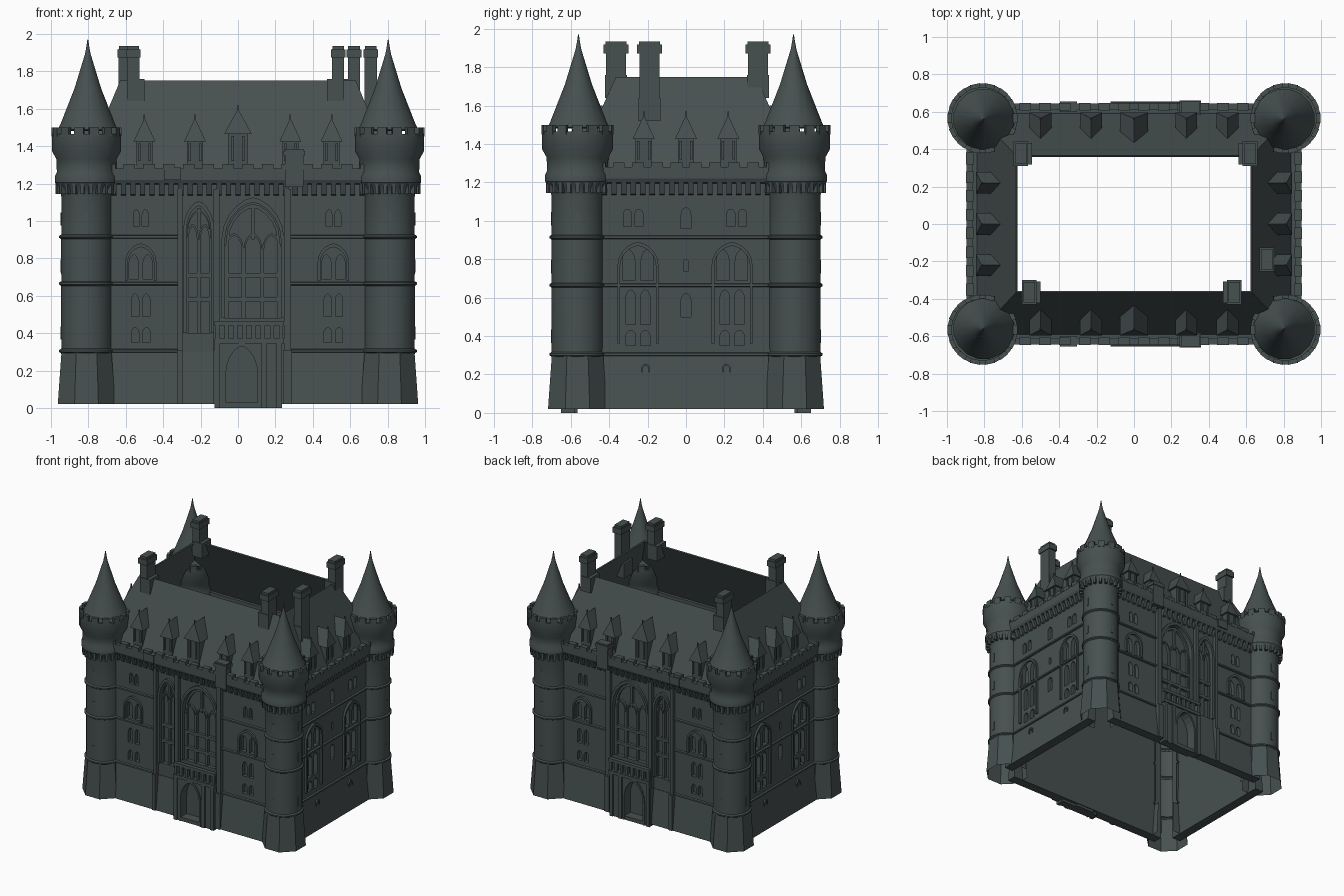
import bpy, bmesh, math
from mathutils import Matrix

if "Cube" in bpy.data.objects:
    bpy.data.objects.remove(bpy.data.objects["Cube"], do_unlink=True)

stone = bpy.data.materials.new("dark_slate_stone")
stone.use_nodes = True
COLOR = (0.062, 0.080, 0.080, 1)
stone.diffuse_color = COLOR
stone.node_tree.nodes["Principled BSDF"].inputs["Base Color"].default_value = COLOR

HX, HY = 0.85, 0.60    # wall planes
TX, TY = 0.81, 0.565   # tower centres


def finish(name, bm, smooth=False):
    bmesh.ops.recalc_face_normals(bm, faces=bm.faces)
    me = bpy.data.meshes.new(name)
    bm.to_mesh(me)
    bm.free()
    me.materials.append(stone)
    ob = bpy.data.objects.new(name, me)
    bpy.context.collection.objects.link(ob)
    if smooth:
        bpy.ops.object.select_all(action='DESELECT')
        ob.select_set(True)
        bpy.context.view_layer.objects.active = ob
        bpy.ops.object.shade_smooth_by_angle(angle=math.radians(35))
    return ob


# Facade coordinates: u along the wall, d outward from its plane, z up
PLACE = {
    "front": lambda u, d, z: (u, -HY - d, z),
    "back": lambda u, d, z: (u, HY + d, z),
    "left": lambda u, d, z: (HX + d, u, z),
    "right": lambda u, d, z: (-HX - d, u, z),
}


def loft(bm, a, b):
    va, vb = [bm.verts.new(p) for p in a], [bm.verts.new(p) for p in b]
    bm.faces.new(va)
    bm.faces.new(vb)
    for i in range(len(va)):
        j = (i + 1) % len(va)
        bm.faces.new((va[i], va[j], vb[j], vb[i]))


def plate(bm, side, outline, d0, d1):
    """Extrude a (u, z) outline outward from d0 to d1."""
    f = PLACE[side]
    loft(bm, [f(u, d0, z) for u, z in outline], [f(u, d1, z) for u, z in outline])


def box(bm, side, u, w, z0, z1, d0, d1):
    h = w / 2
    plate(bm, side, [(u - h, z0), (u + h, z0), (u + h, z1), (u - h, z1)], d0, d1)


def strip(bm, side, profile, u0, u1):
    """Run a (d, z) profile along the wall."""
    f = PLACE[side]
    loft(bm, [f(u0, d, z) for d, z in profile], [f(u1, d, z) for d, z in profile])


def arch(u, w, z0, spring, apex, n=5):
    """Pointed arch outline, from lower left over the apex to lower right."""
    pts = [(-w / 2, z0)]
    for i in range(n + 1):
        t = math.pi / 2 * i / n
        pts.append((-w / 2 * abs(math.cos(t)) ** 1.25, spring + (apex - spring) * math.sin(t)))
    pts += [(-x, z) for x, z in reversed(pts[:-1])]
    return [(u + x, z) for x, z in pts]


def arch_frame(bm, side, u, w, z0, spring, apex, t, d0, d1):
    a = arch(u, w, z0, spring, apex)
    b = arch(u, w + 2 * t, z0, spring, apex + 1.4 * t)
    for i in range(len(a) - 1):
        plate(bm, side, [a[i], a[i + 1], b[i + 1], b[i]], d0, d1)


def pair(u, w, z0, spring, apex):
    return [(u + s * w * 0.75, w, z0, spring, apex) for s in (-1, 1)]


BIG = [(0.08, 0.30, 0.48, 0.90, 1.10), (-0.21, 0.13, 0.40, 0.95, 1.08)]
DOOR = (0.02, 0.17, -0.02, 0.18, 0.33)


def long_windows():
    out = list(BIG) + [DOOR]
    for u in (-0.52, 0.51):
        out += pair(u, 0.032, 0.97, 1.03, 1.06) + pair(u, 0.05, 0.69, 0.77, 0.82)
        out += pair(u, 0.04, 0.49, 0.57, 0.61) + pair(u, 0.04, 0.35, 0.40, 0.43)
    return out


def short_windows():
    out = [(0, 0.05, 0.96, 1.03, 1.07), (0, 0.025, 0.74, 0.78, 0.80), (0, 0.05, 0.50, 0.59, 0.62)]
    for u in (-0.25, 0.24):
        out += pair(u * 1.1, 0.04, 0.97, 1.04, 1.06) + pair(u, 0.065, 0.69, 0.79, 0.85)
        out += pair(u, 0.05, 0.46, 0.60, 0.64) + pair(u, 0.05, 0.35, 0.40, 0.43)
    return out


for side, f in PLACE.items():
    long_side = side in ("front", "back")
    half = 0.74 if long_side else 0.50
    windows = long_windows() if long_side else short_windows()

    # Wall with recessed windows
    bm = bmesh.new()
    box(bm, side, 0, 2 * half, 0.02, 1.25, -0.042, 0)
    wall = finish(side + "_wall", bm)
    bm = bmesh.new()
    for w in windows:
        plate(bm, side, arch(*w), -0.032, 0.05)
    cutter = finish("window_cutter", bm)
    cutter.hide_render = True
    mod = wall.modifiers.new("windows", 'BOOLEAN')
    mod.object = cutter
    mod.solver = 'EXACT'
    dg = bpy.context.evaluated_depsgraph_get()
    wall.data = bpy.data.meshes.new_from_object(wall.evaluated_get(dg))
    wall.modifiers.clear()
    bpy.data.objects.remove(cutter, do_unlink=True)

    # Sloping plinth and string courses
    bm = bmesh.new()
    spans = [(-half, -0.07), (0.11, half)] if long_side else [(-half, half)]
    for u0, u1 in spans:
        strip(bm, side, [(-0.03, 0.02), (0.035, 0.02), (0.022, 0.14), (0.004, 0.30), (-0.03, 0.30)], u0, u1)
    courses = [(-half, -0.31), (0.28, half)] if long_side else [(-half, half)]
    for z in (0.305, 0.665, 0.915):
        for u0, u1 in courses:
            strip(bm, side, [(-0.01, z - 0.012), (0.014, z - 0.006), (0.014, z + 0.006), (-0.01, z + 0.012)], u0, u1)
    finish(side + "_plinth_and_courses", bm)

    # Parapet on corbels with battlements
    bm = bmesh.new()
    strip(bm, side, [(-0.02, 1.19), (0.035, 1.20), (0.045, 1.22), (0.045, 1.28), (0.01, 1.28), (0.01, 1.25),
                     (-0.02, 1.25)], -half, half)
    n = int(2 * half / 0.05)
    for i in range(n):
        u = -half + (i + 0.5) * 2 * half / n
        strip(bm, side, [(-0.01, 1.13), (0.012, 1.14), (0.036, 1.205), (-0.01, 1.205)], u - 0.014, u + 0.014)
    n = int(2 * half / 0.1)
    for i in range(n):
        box(bm, side, -half + (i + 0.5) * 2 * half / n, 0.062, 1.275, 1.305, 0.008, 0.047)
    if long_side:
        box(bm, side, 0.30, 0.10, 1.18, 1.385, -0.01, 0.055)
        box(bm, side, 0.30, 0.115, 1.35, 1.375, -0.016, 0.061)
        box(bm, side, -0.35, 0.09, 1.22, 1.285, 0, 0.055)
    finish(side + "_parapet", bm)

    # Window mouldings
    bm = bmesh.new()
    if long_side:
        for u, w, z0, s, a in BIG:
            arch_frame(bm, side, u, w, z0, s, a, 0.018, -0.03, 0.018)
            arch_frame(bm, side, u, w * 0.86, z0, s, a - 0.03, w * 0.05, -0.035, -0.012)
            lights = 3 if w > 0.2 else 2
            lw = w / lights
            for i in range(lights):
                c = u - w / 2 + (i + 0.5) * lw
                arch_frame(bm, side, c, lw - 0.02, z0, s - 0.05, s + 0.02, 0.01, -0.035, -0.01)
            for z in (0.58, 0.71):
                box(bm, side, u, w, z - 0.012, z + 0.012, -0.035, -0.008)
            box(bm, side, u, 0.018, s, a - 0.01, -0.035, -0.012)
        for u in (-0.52, 0.51):
            arch_frame(bm, side, u, 0.14, 0.68, 0.78, 0.86, 0.014, -0.01, 0.018)
    else:
        for u in (-0.25, 0.24):
            arch_frame(bm, side, u, 0.185, 0.36, 0.77, 0.87, 0.014, -0.01, 0.016)
        for u in (-0.21, 0.21):
            arch_frame(bm, side, u, 0.03, 0.21, 0.23, 0.245, 0.008, 0, 0.022)
    finish(side + "_window_mouldings", bm)

    # Entrance porch, balcony and buttresses
    if long_side:
        bm = bmesh.new()
        plate(bm, side, [(-0.11, 0), (-0.11, 0.35), (0.23, 0.35), (0.23, 0)]
              + [(u, max(z, 0)) for u, z in reversed(arch(*DOOR))], -0.02, 0.042)
        arch_frame(bm, side, 0.02, 0.17, 0, 0.18, 0.33, 0.014, 0.03, 0.05)
        box(bm, side, 0.02, 0.17, 0.0, 0.03, -0.035, 0.045)
        for u in (-0.11, 0.14, 0.22):
            box(bm, side, u, 0.03, 0, 0.37, 0, 0.052)
        box(bm, side, 0.06, 0.37, 0.345, 0.37, 0, 0.056)
        box(bm, side, 0.06, 0.37, 0.44, 0.465, 0.02, 0.052)
        for i in range(8):
            box(bm, side, -0.11 + i * 0.0485, 0.022, 0.365, 0.445, 0.025, 0.048)
        for u, w in ((-0.31, 0.03), (-0.115, 0.035), (0.265, 0.045)):
            box(bm, side, u, w, 0.02, 0.31, -0.01, 0.045)
            box(bm, side, u, w * 0.85, 0.3, 1.17, -0.01, 0.03)
        finish(side + "_porch_and_buttresses", bm)

    # Gabled dormers ending on the roof slope
    def slope(z):
        return -0.008 - (z - 1.25) * 0.45

    bm = bmesh.new()
    for u in ((-0.50, -0.23, 0, 0.28, 0.50) if long_side else (-0.22, 0, 0.22)):
        big = long_side and u == 0
        z, top, r = (1.465, 1.60, 0.074) if big else (1.425, 1.55, 0.058)
        body = r * 0.74
        strip(bm, side, [(-0.022, 1.28), (-0.022, z + 0.01), (slope(z), z + 0.01)], u - body, u + body)
        for s in (-1, 1):
            box(bm, side, u + s * 0.028, 0.014, 1.32, z - 0.01, -0.03, -0.013)
        loft(bm, [f(u - r, -0.005, z), f(u + r, -0.005, z), f(u, -0.035, top)],
             [f(u - r, slope(z), z), f(u + r, slope(z), z), f(u, slope(top), top)])
        box(bm, side, u, 0.008, top - 0.02, top + 0.02, -0.044, -0.036)
    finish(side + "_dormers", bm)

# Roof: four slopes around an open top
bm = bmesh.new()
rings = []
for hx, hy, z in ((0.87, 0.62, 1.25), (HX - 0.01, HY - 0.01, 1.25), (0.63, 0.365, 1.75)):
    rings.append([bm.verts.new((sx * hx, sy * hy, z)) for sx, sy in ((-1, -1), (1, -1), (1, 1), (-1, 1))])
for a, b in zip(rings, rings[1:]):
    for i in range(4):
        j = (i + 1) % 4
        bm.faces.new((a[i], a[j], b[j], b[i]))
roof = finish("roof", bm)
thick = roof.modifiers.new("thickness", 'SOLIDIFY')
thick.thickness = 0.012


def lathe(bm, profile, cx, cy, seg=24):
    prev = None
    for r, z in profile:
        angles = [2 * math.pi * (i + 0.5) / seg for i in range(seg)]
        ring = [bm.verts.new((cx + r * math.cos(a), cy + r * math.sin(a), z)) for a in angles]
        if prev:
            for i in range(seg):
                j = (i + 1) % seg
                bm.faces.new((prev[i], prev[j], ring[j], ring[i]))
        prev = ring
    return prev


def hollow(bm):
    """Open the tower wall where it stands inside the building."""
    inner = [fc for fc in bm.faces if fc.calc_center_median().z < 1.2
             and abs(fc.calc_center_median().x) < HX - 0.06 and abs(fc.calc_center_median().y) < HY - 0.06]
    bmesh.ops.delete(bm, geom=inner, context='FACES')


def block(bm, x, y, z, sx, sy, sz, turn=0):
    m = Matrix.Translation((x, y, z)) @ Matrix.Rotation(turn, 4, 'Z') @ Matrix.Diagonal((sx, sy, sz, 1))
    bmesh.ops.create_cube(bm, size=1, matrix=m)


# Corner towers
BASE = [(0.166, 0.02), (0.157, 0.14), (0.145, 0.295), (0.130, 0.305)]
SHAFT = [(0.134, 0.28)]
for z in (0.305, 0.665, 0.915):
    SHAFT += [(0.137, z - 0.012), (0.148, z - 0.005), (0.148, z + 0.005), (0.136, z + 0.012)]
SHAFT += [(0.136, 1.13), (0.145, 1.17), (0.170, 1.205), (0.170, 1.24), (0.160, 1.26), (0.162, 1.33),
          (0.187, 1.375), (0.187, 1.465), (0.165, 1.465), (0.165, 1.44)]
SPIRE = [(0.150, 1.48), (0.164, 1.488), (0.150, 1.515), (0.072, 1.71), (0.016, 1.89), (0.010, 1.92), (0.002, 1.97)]
for sx, sy, label in ((-1, -1, "front_right"), (1, -1, "front_left"), (-1, 1, "back_right"), (1, 1, "back_left")):
    cx, cy = sx * TX, sy * TY
    bm = bmesh.new()
    lathe(bm, BASE, cx, cy, 8)
    hollow(bm)
    finish(label + "_tower_base", bm)
    bm = bmesh.new()
    bm.faces.new(lathe(bm, SHAFT, cx, cy))
    hollow(bm)
    finish(label + "_tower", bm, True)
    bm = bmesh.new()
    bm.faces.new(lathe(bm, SPIRE, sx * 0.803, sy * 0.56, 16))
    finish(label + "_spire", bm, True)
    bm = bmesh.new()
    for i in range(14):
        a = 2 * math.pi * i / 14
        block(bm, cx + 0.175 * math.cos(a), cy + 0.175 * math.sin(a), 1.475, 0.024, 0.05, 0.05, a)
    for i in range(22):
        a = 2 * math.pi * i / 22
        block(bm, cx + 0.150 * math.cos(a), cy + 0.150 * math.sin(a), 1.175, 0.03, 0.02, 0.06, a)
    # Arrow slits
    for z in (0.40, 0.76, 1.01):
        block(bm, cx, cy + sy * 0.134, z, 0.022, 0.010, 0.07)
        block(bm, cx + sx * 0.134, cy, z, 0.010, 0.022, 0.07)
    finish(label + "_tower_details", bm)

# Chimneys
bm = bmesh.new()
for x, y, foot in ((-0.605, 0.375, 1.64), (-0.56, -0.365, 1.64), (0.62, 0.375, 1.64), (0.535, -0.365, 1.64),
                   (0.71, -0.19, 1.52)):
    block(bm, x, y, (foot + 1.92) / 2, 0.066, 0.105, 1.92 - foot)
    block(bm, x, y, 1.895, 0.078, 0.130, 0.045)
    block(bm, x, y, 1.925, 0.062, 0.11, 0.02)
    block(bm, x - math.copysign(0.015, x), y, foot + 0.06, 0.09, 0.115, 0.12)
finish("chimneys", bm)
